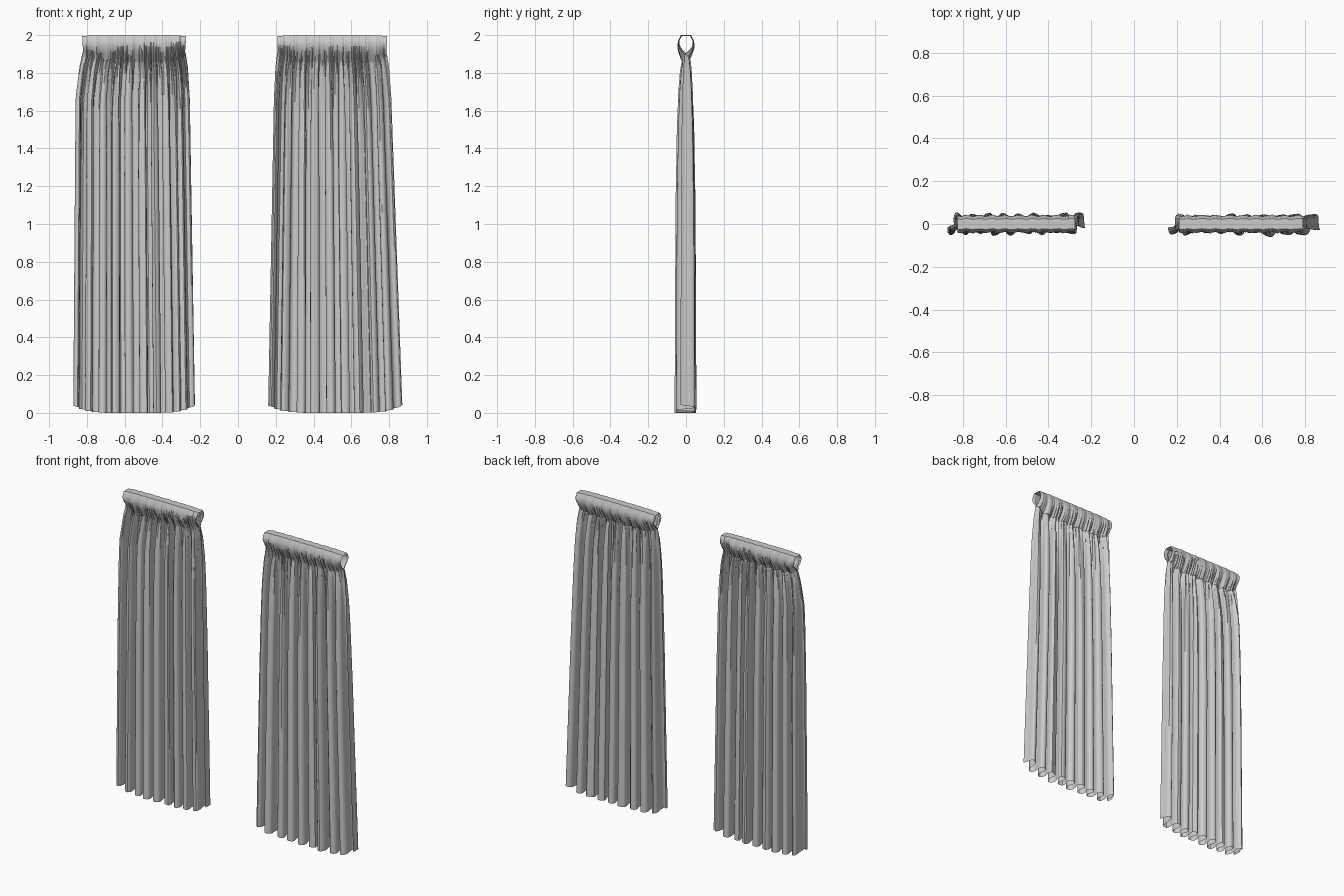
import bpy, bmesh, math, random

if "Cube" in bpy.data.objects:
    bpy.data.objects.remove(bpy.data.objects["Cube"])

FOLDS, PER = 9, 20
COLS = FOLDS * PER
ROWS = 36
SEAM = 1.862
# teardrop cross-section of the rod pocket: (y, z)
BACK = [(0.003, 1.862), (0.013, 1.88), (0.024, 1.90), (0.035, 1.925), (0.04, 1.95),
        (0.037, 1.973), (0.024, 1.993), (0.0, 2.0)]
POCKET = BACK + [(-y, z) for y, z in reversed(BACK[:-1])]


def lerp_table(table, z):
    for (z0, v0), (z1, v1) in zip(table, table[1:]):
        if z <= z0 and z >= z1:
            return v0 + (v1 - v0) * (z0 - z) / (z0 - z1)
    return table[-1][1] if z < table[-1][0] else table[0][1]


AMP = [(1.862, 0.010), (1.8, 0.022), (1.7, 0.032), (1.5, 0.042), (1.1, 0.050), (0, 0.055)]


def make_curtain(name, left, right, seed):
    rng = random.Random(seed)
    # per-fold randomness: phase drift, depth, and fine gathers at the seam
    drift = [rng.uniform(-0.5, 0.5) for _ in range(FOLDS + 2)]
    depth = [rng.uniform(0.72, 1.08) for _ in range(2 * FOLDS + 2)]
    fine = [(rng.uniform(17, 45), rng.uniform(0, 6.28)) for _ in range(4)]

    def noise(values, t):
        i = min(int(t), len(values) - 2)
        f = t - i
        f = f * f * (3 - 2 * f)
        return values[i] * (1 - f) + values[i + 1] * f

    def gathers(u):
        return sum(math.sin(6.283 * f * u + p) for f, p in fine) / 4

    def point(u, y, z, amp, fine_amp):
        phase = math.tau * FOLDS * u + noise(drift, u * FOLDS) + 0.6
        a = amp * noise(depth, u * 2 * FOLDS)
        x0, x1 = lerp_table(left, z), lerp_table(right, z)
        inner = math.sin(math.pi * min(1, max(0, u))) ** 0.3
        bulge = 0.24 * (x1 - x0) / FOLDS * min(1, amp / 0.045) * math.sin(2 * phase)
        x = x0 + (x1 - x0) * u - bulge * inner * 0.75
        return [x, y - a * math.sin(phase) + fine_amp * gathers(u), z]

    bm = bmesh.new()
    grid = []
    # rod pocket rows
    for y, z in POCKET:
        k = min(1, max(0, (1.96 - z) / 0.1))
        row = []
        for i in range(COLS + 1):
            u = i / COLS
            e = abs(2 * u - 1)
            p = point(u, y, z, 0.002 + 0.008 * k, 0.002 + 0.010 * k)
            p[2] += 0.04 * k * e ** 8 + (0.004 * gathers(u) * k)
            if z > 1.99:
                p[2] = 2.0 - 0.006 * e ** 6
            row.append(bm.verts.new(p))
        grid.append(row)
    # hanging cloth rows, denser near the gathered top
    for r in range(1, ROWS + 1):
        t = (r / ROWS) ** 1.6
        row = []
        for i in range(COLS + 1):
            u = i / COLS
            e = abs(2 * u - 1)
            z = SEAM * (1 - t)
            f = 0.012 * math.exp(-t * 9) + 0.005
            p = point(u, 0.0, z, lerp_table(AMP, z), f)
            p[2] += 0.042 * e ** 5 * t + 0.04 * e ** 8 * (1 - t) ** 12
            row.append(bm.verts.new(p))
        grid.append(row)
    for a, b in zip(grid, grid[1:]):
        for i in range(COLS):
            bm.faces.new((a[i], b[i], b[i + 1], a[i + 1]))
    bmesh.ops.recalc_face_normals(bm, faces=bm.faces)
    mesh = bpy.data.meshes.new(name)
    bm.to_mesh(mesh)
    bm.free()
    obj = bpy.data.objects.new(name, mesh)
    bpy.context.collection.objects.link(obj)
    bpy.context.view_layer.objects.active = obj
    obj.select_set(True)
    bpy.ops.object.shade_smooth_by_angle(angle=math.radians(40))
    obj.select_set(False)


# left panel: edge positions as (z, x)
make_curtain("left_curtain",
             [(2.0, -0.825), (1.88, -0.82), (1.8, -0.84), (1.65, -0.86), (0, -0.872)],
             [(2.0, -0.275), (1.88, -0.28), (1.8, -0.265), (1.65, -0.255), (0, -0.228)], 3)
# right panel
make_curtain("right_curtain",
             [(2.0, 0.21), (1.88, 0.21), (1.8, 0.198), (1.65, 0.19), (0, 0.16)],
             [(2.0, 0.79), (1.88, 0.785), (1.8, 0.80), (1.65, 0.812), (0, 0.87)], 8)
